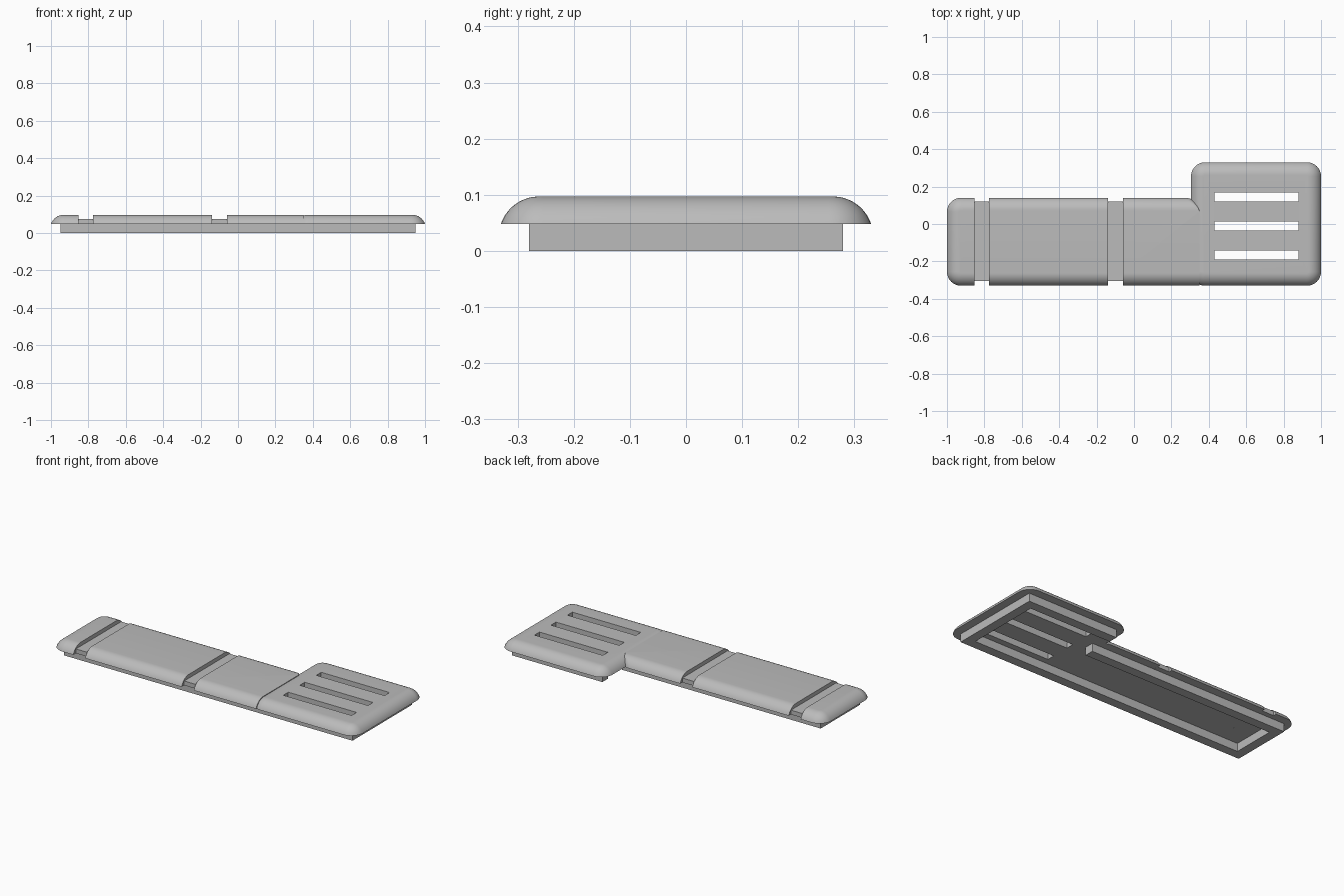
import bpy
import bmesh
from math import sin, cos, pi, radians

if "Cube" in bpy.data.objects:
    bpy.data.objects.remove(bpy.data.objects["Cube"])

grey = bpy.data.materials.new("plain_grey")
grey.use_nodes = True
COLOUR = (0.5, 0.5, 0.5, 1)
grey.diffuse_color = COLOUR
grey.node_tree.nodes["Principled BSDF"].inputs["Base Color"].default_value = COLOUR

BASE, TOP = 0.048, 0.097          # underside and top of the cover
ARC, SWEEP = 0.0717, radians(71.5)  # rounded edge section
CORNER = 0.075                    # plan corner radius
FRONT, BACK = -0.33, 0.14         # arm edges


def finish(bm, name):
    bmesh.ops.recalc_face_normals(bm, faces=bm.faces)
    mesh = bpy.data.meshes.new(name)
    bm.to_mesh(mesh)
    bm.free()
    mesh.materials.append(grey)
    obj = bpy.data.objects.new(name, mesh)
    bpy.context.collection.objects.link(obj)
    return obj


def box(name, x0, x1, y0, y1, z0, z1):
    bm = bmesh.new()
    bmesh.ops.create_cube(bm, size=1)
    for v in bm.verts:
        v.co = ((x0 + x1) / 2 + v.co.x * (x1 - x0),
                (y0 + y1) / 2 + v.co.y * (y1 - y0),
                (z0 + z1) / 2 + v.co.z * (z1 - z0))
    return finish(bm, name)


def outline(x0, x1, y0, y1, radius, rounded):
    """Plan outline; corners run front-right, back-right, back-left, front-left."""
    points = []
    for i, (x, y, sx, sy) in enumerate(((x1, y0, -1, 1), (x1, y1, -1, -1),
                                        (x0, y1, 1, -1), (x0, y0, 1, 1))):
        if not rounded[i]:
            points.append((x, y))
            continue
        for k in range(9):
            a = (i - 1) * pi / 2 + k * pi / 16
            points.append((x + sx * radius + radius * cos(a),
                           y + sy * radius + radius * sin(a)))
    return points


def cover(name, x0, x1, y0, y1, rounded, dome_left, dome_right):
    """Slab with a curved edge, optionally cut square at either end."""
    bm = bmesh.new()
    rings = []
    steps = 10
    for k in range(steps + 1):
        a = SWEEP * (1 - k / steps)
        inset = ARC * (sin(SWEEP) - sin(a))
        z = TOP - ARC * (1 - cos(a))
        plan = outline(x0 + inset * dome_left, x1 - inset * dome_right,
                       y0 + inset, y1 - inset, CORNER - inset, rounded)
        rings.append([bm.verts.new((x, y, z)) for x, y in plan])
    for low, high in zip(rings, rings[1:]):
        for i in range(len(low)):
            j = (i + 1) % len(low)
            bm.faces.new((low[i], low[j], high[j], high[i]))
    bm.faces.new(rings[0][::-1])
    bm.faces.new(rings[-1])
    return finish(bm, name)


# Arm cover in three pieces, separated by grooves
grooves = ((-0.853, -0.775), (-0.14, -0.06))
parts = [
    cover("arm_end_cover", -1, grooves[0][0], FRONT, BACK, (0, 0, 1, 1), 1, 0),
    cover("arm_middle_cover", grooves[0][1], grooves[1][0], FRONT, BACK, (0, 0, 0, 0), 0, 0),
    cover("arm_inner_cover", grooves[1][1], 0.35, FRONT, BACK, (0, 1, 0, 0), 0, 0),
]

# Recessed strips in the grooves
for i, (left, right) in enumerate(grooves):
    box(f"groove_floor_{i + 1}", left, right, FRONT + 0.024, BACK - 0.02, BASE, 0.074)

# Wide head with three long slots
head = cover("head_cover", 0.305, 1, FRONT, 0.33, (1, 1, 1, 1), 1, 1)
for y in (0.145, -0.01, -0.165):
    cutter = box("slot_cutter", 0.43, 0.88, y - 0.0235, y + 0.0235, 0, 0.2)
    cutter.hide_render = True
    mod = head.modifiers.new("slot", "BOOLEAN")
    mod.operation = "DIFFERENCE"
    mod.solver = "EXACT"
    mod.object = cutter
    bpy.context.view_layer.objects.active = head
    bpy.ops.object.modifier_apply(modifier=mod.name)
    bpy.data.objects.remove(cutter)
parts.append(head)

# Locating rim underneath, open at the inner corner
T = 0.055
for name, x0, x1, y0, y1 in (
        ("front_rim", -0.95, 0.95, -0.28, -0.28 + T),
        ("arm_end_rim", -0.95, -0.95 + T, -0.28 + T, 0.09 - T),
        ("arm_back_rim", -0.95, 0.36, 0.09 - T, 0.09),
        ("head_end_rim", 0.95 - T, 0.95, -0.28 + T, 0.28 - T),
        ("head_back_rim", 0.355, 0.95, 0.28 - T, 0.28)):
    box(name, x0, x1, y0, y1, 0, BASE)

# Smooth the curved edges only
bpy.ops.object.select_all(action="DESELECT")
for obj in parts:
    obj.select_set(True)
bpy.context.view_layer.objects.active = head
bpy.ops.object.shade_smooth_by_angle(angle=radians(30))
